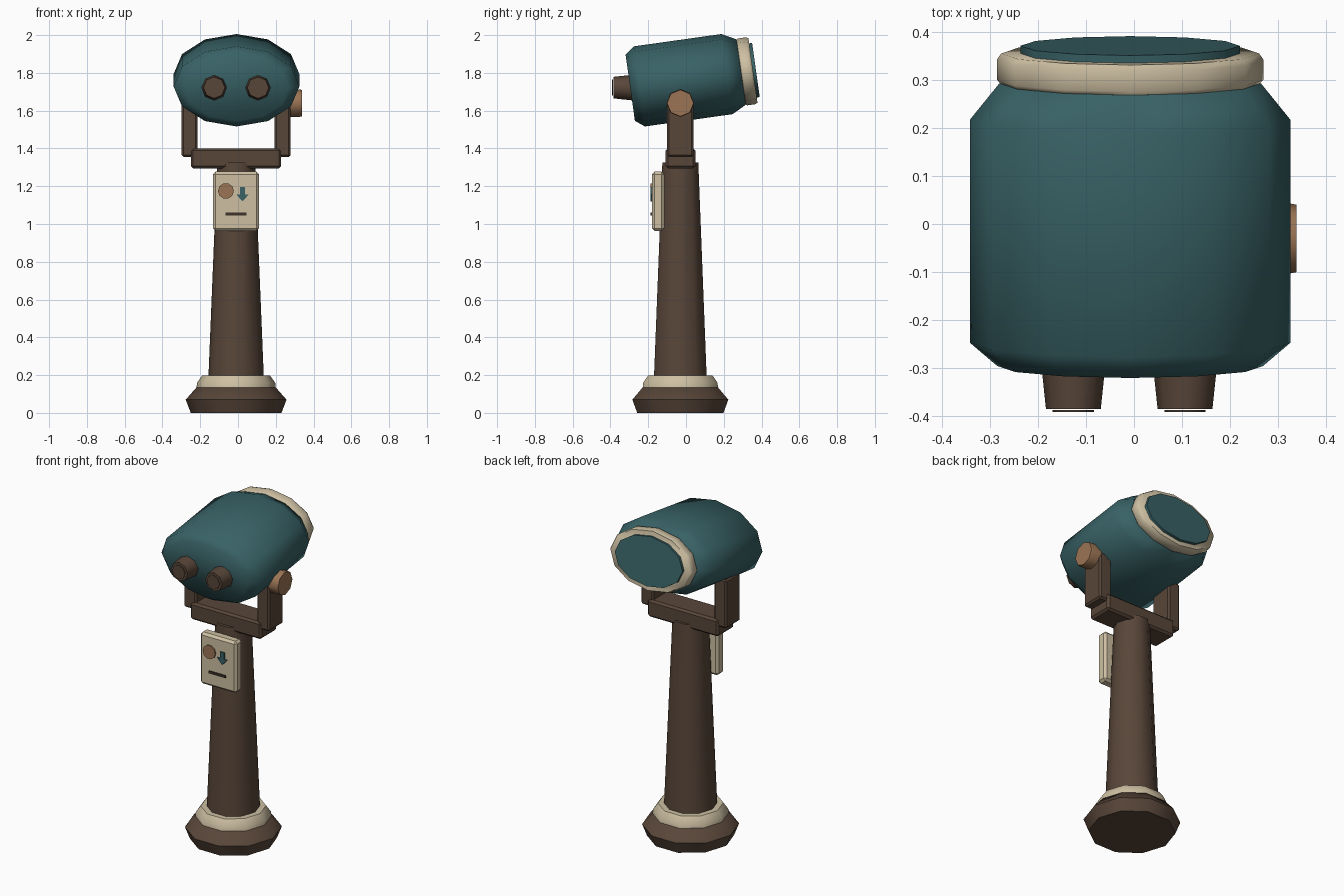
import bpy, bmesh
from math import pi, cos, sin, radians
from mathutils import Matrix, Vector

if "Cube" in bpy.data.objects:
    bpy.data.objects.remove(bpy.data.objects["Cube"], do_unlink=True)


def material(name, rgb):
    m = bpy.data.materials.new(name)
    m.use_nodes = True
    color = (*rgb, 1)
    m.diffuse_color = color
    m.node_tree.nodes["Principled BSDF"].inputs["Base Color"].default_value = color
    return m


TEAL = material("teal paint", (0.04, 0.122, 0.133))
BROWN = material("brown metal", (0.098, 0.061, 0.041))
DARK = material("dark brown", (0.05, 0.032, 0.022))
CREAM = material("cream trim", (0.61, 0.52, 0.36))
COPPER = material("copper", (0.33, 0.178, 0.091))
CX, CY = -0.01, -0.03      # column axis


def finish(name, bm, mat, angle=None):
    bmesh.ops.recalc_face_normals(bm, faces=bm.faces)
    mesh = bpy.data.meshes.new(name)
    bm.to_mesh(mesh)
    bm.free()
    mesh.materials.append(mat)
    ob = bpy.data.objects.new(name, mesh)
    bpy.context.collection.objects.link(ob)
    if angle:
        bpy.ops.object.select_all(action='DESELECT')
        ob.select_set(True)
        bpy.context.view_layer.objects.active = ob
        bpy.ops.object.shade_smooth_by_angle(angle=radians(angle))
    return ob


def loft(name, rings, sides, mat, place, squash=1.0, angle=50):
    """Closed solid through (height, radius) rings along local z."""
    bm = bmesh.new()
    loops = []
    for h, r in rings:
        loops.append([bm.verts.new(place @ Vector((r * cos(a), r * squash * sin(a), h)))
                      for a in (2 * pi * i / sides for i in range(sides))])
    for low, high in zip(loops, loops[1:]):
        for i in range(sides):
            j = (i + 1) % sides
            bm.faces.new((low[i], low[j], high[j], high[i]))
    bm.faces.new(loops[0])
    bm.faces.new(loops[-1])
    return finish(name, bm, mat, angle)


def box(name, lo, hi, mat, bevel=0.0):
    bm = bmesh.new()
    lo, hi = Vector(lo), Vector(hi)
    bmesh.ops.create_cube(bm, size=1, matrix=Matrix.Translation((lo + hi) / 2)
                          @ Matrix.Diagonal((*(hi - lo), 1)))
    if bevel:
        bmesh.ops.bevel(bm, geom=bm.edges[:], offset=bevel, segments=1, affect='EDGES')
    return finish(name, bm, mat)


def at(x, y, z, turn=0, axis='X'):
    return Matrix.Translation((x, y, z)) @ Matrix.Rotation(radians(turn), 4, axis)


# Pedestal
stand = at(CX, CY, 0)
loft("base", [(0, 0.24), (0.07, 0.267), (0.14, 0.205)], 10, BROWN, stand)
loft("base_collar", [(0.13, 0.21), (0.16, 0.207), (0.197, 0.18)], 10, CREAM, stand)
loft("column", [(0.18, 0.147), (1.325, 0.1)], 10, BROWN, stand)

# Yoke
box("crossbar", (-0.25, -0.108, 1.295), (0.228, 0.05, 1.4), BROWN, 0.012)
for side, name in ((-1, "right_post"), (1, "left_post")):
    x = CX + side * 0.246
    box(name, (x - 0.042, CY - 0.07, 1.355), (x + 0.042, CY + 0.07, 1.65), BROWN, 0.01)
loft("pivot_knob", [(0, 0.073), (0.055, 0.073), (0.073, 0.06)][:2] + [(0.07, 0.07)],
     8, COPPER, at(0.268, CY, 1.64, 90, 'Y'))

# Tilted viewer housing with trim ring and front glass
axis = at(-0.008, -0.015, 1.761, -82)
loft("housing", [(-0.283, 0.276), (-0.234, 0.333), (0.234, 0.333), (0.31, 0.272)],
     12, TEAL, axis, 0.643, 60)
loft("lens_ring", [(0.308, 0.268), (0.318, 0.277), (0.36, 0.277), (0.373, 0.268)],
     12, CREAM, axis, 0.645, 60)
loft("lens_glass", [(0.372, 0.228), (0.389, 0.228)], 12, TEAL, axis, 0.635)

# Eyepieces
for side, name in ((-1, "right"), (1, "left")):
    eye = at(-0.01 + side * 0.116, 0, 1.722, 90)
    loft(name + "_eyepiece", [(0.26, 0.07), (0.384, 0.057)], 8, BROWN, eye)
    loft(name + "_eyepiece_glass", [(0.387, 0.043), (0.391, 0.043)], 8, BROWN, eye)

# Coin box with button, slot and arrow
box("coin_box", (-0.132, -0.18, 0.963), (0.112, -0.115, 1.277), CREAM, 0.014)
loft("coin_button", [(0.17, 0.042), (0.188, 0.042)], 10, COPPER, at(-0.064, 0, 1.175, 90))
box("coin_slot", (-0.066, -0.187, 1.046), (0.045, -0.178, 1.06), DARK)

half = [(0.014, 1.197), (0.014, 1.157), (0.034, 1.157)]
outline = half + [(0, 1.12)] + [(-x, z) for x, z in reversed(half)]
bm = bmesh.new()
face = bm.faces.new([bm.verts.new((0.024 + x, -0.187, z)) for x, z in outline])
extruded = bmesh.ops.extrude_face_region(bm, geom=[face], use_keep_orig=True)
bmesh.ops.translate(bm, vec=(0, 0.009, 0),
                    verts=[v for v in extruded["geom"] if isinstance(v, bmesh.types.BMVert)])
finish("arrow", bm, TEAL)
